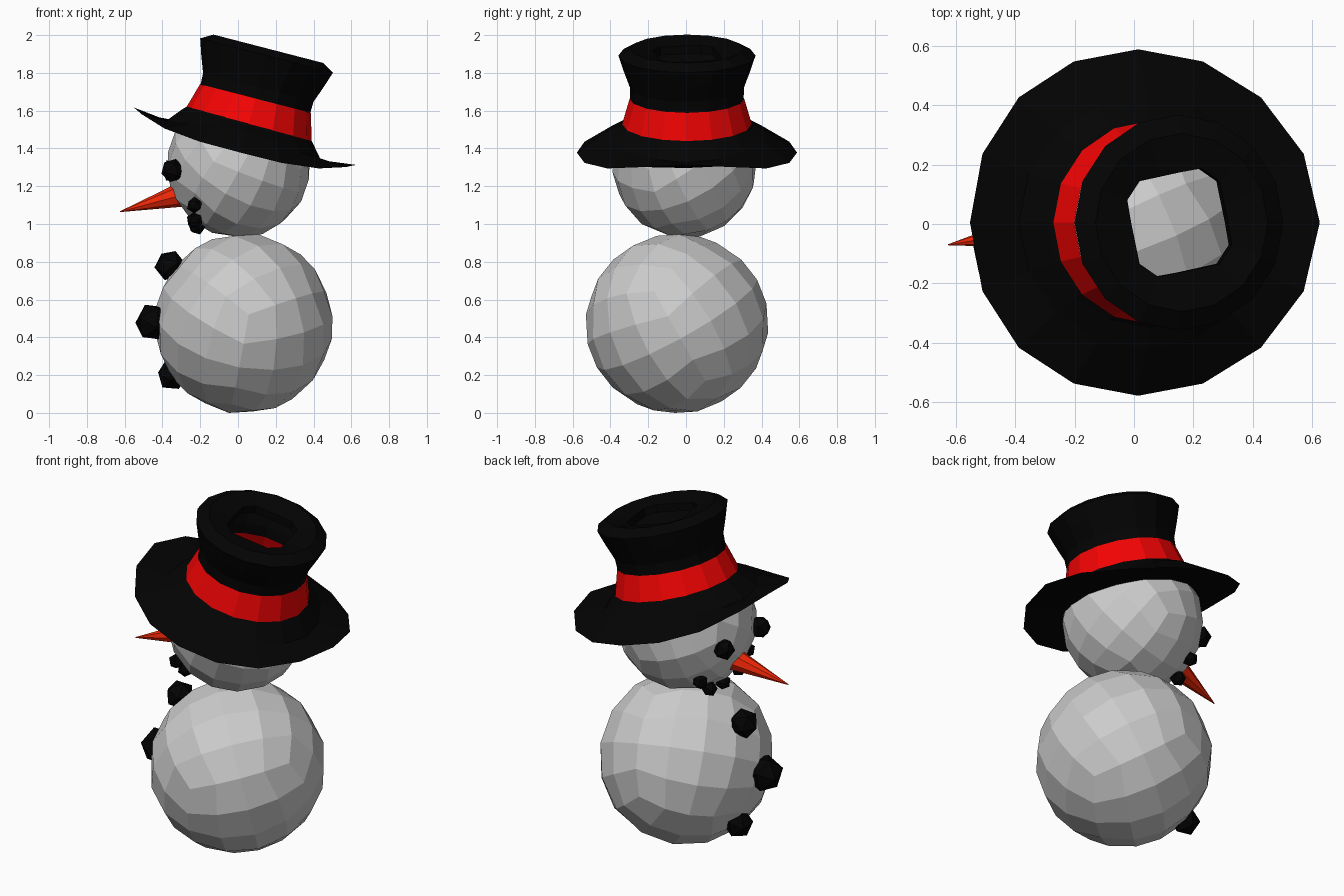
import bpy, bmesh, math
from mathutils import Vector, Matrix, Euler

if "Cube" in bpy.data.objects:
    bpy.data.objects.remove(bpy.data.objects["Cube"])


def material(name, color):
    m = bpy.data.materials.new(name)
    m.diffuse_color = (*color, 1)
    m.use_nodes = True
    m.node_tree.nodes["Principled BSDF"].inputs["Base Color"].default_value = m.diffuse_color
    return m


BLACK = material("black", (0.001, 0.001, 0.001))
RED = material("red", (0.9, 0.001, 0.001))
ORANGE = material("orange", (0.85, 0.02, 0.002))


def finish(name, bm, mat=None):
    bmesh.ops.recalc_face_normals(bm, faces=bm.faces)
    mesh = bpy.data.meshes.new(name)
    bm.to_mesh(mesh)
    bm.free()
    ob = bpy.data.objects.new(name, mesh)
    bpy.context.collection.objects.link(ob)
    if mat:
        mesh.materials.append(mat)
    return ob


def corner_rotation(corner, edge):
    """Rotation that puts a cube corner at a direction with one edge leaving along 'edge'."""
    c = Vector(corner).normalized()
    t = Vector(edge)
    t = (t - c * t.dot(c)).normalized()
    cols = []
    for k in range(3):
        tk = Matrix.Rotation(k * 2 * math.pi / 3, 3, c) @ t
        cols.append(tk * math.sqrt(2 / 3) - c / math.sqrt(3))
    return Matrix(cols).transposed()


def snowball(name, lo, hi, rot):
    """Subdivided cube pushed out to a ball, turned, then fitted to its bounds."""
    bm = bmesh.new()
    bmesh.ops.create_cube(bm, size=2)
    bmesh.ops.subdivide_edges(bm, edges=bm.edges[:], cuts=3, use_grid_fill=True)
    for v in bm.verts:
        v.co = rot @ Vector([math.tan(c * math.pi / 4) for c in v.co]).normalized()
    for i in range(3):
        a = min(v.co[i] for v in bm.verts)
        b = max(v.co[i] for v in bm.verts)
        for v in bm.verts:
            v.co[i] = lo[i] + (v.co[i] - a) / (b - a) * (hi[i] - lo[i])
    return finish(name, bm)


def lump(name, pos, radius, turn):
    """Small faceted piece of coal."""
    bm = bmesh.new()
    mat = Matrix.Translation(pos) @ Euler((turn, turn * 1.7, turn * 0.6)).to_matrix().to_4x4()
    bmesh.ops.create_icosphere(bm, subdivisions=1, radius=radius, matrix=mat)
    return finish(name, bm, BLACK)


HAT = Matrix.Translation((0.04, 0.005, 1.43)) @ Matrix.Rotation(math.radians(14.5), 4, 'Y')


def lathe(name, profile, mat, shift=0.0, sides=16):
    """Open turned surface in the tilted hat frame; radius and height may depend on angle."""
    bm = bmesh.new()
    rings = []
    for r, h in profile:
        ring = []
        for i in range(sides):
            a = 2 * math.pi * i / sides
            rr = r(a) if callable(r) else r
            z = h(a) if callable(h) else h
            ring.append(bm.verts.new(HAT @ Vector((rr * math.cos(a) + shift, rr * math.sin(a), z))))
        rings.append(ring)
    for p, q in zip(rings, rings[1:]):
        for i in range(sides):
            j = (i + 1) % sides
            bm.faces.new((p[i], p[j], q[j], q[i]))
    return finish(name, bm, mat)


# Snowballs
snowball("body", (-0.44, -0.53, 0), (0.5, 0.435, 0.945),
         corner_rotation((0.9, -0.25, 0.36), (0, 0.485, -0.875)))
snowball("head", (-0.372, -0.39, 0.93), (0.378, 0.375, 1.69),
         corner_rotation((0.87, -0.5, -0.05), (0, 0.2, -1)))

# Hat: brim curls up at face and back, dips at the sides; underside meets the head
lathe("hat_brim", [(0.325, 0.12), (0.355, 0.09),
                   (0.43, lambda a: 0.0 + 0.055 * math.sin(a) ** 2),
                   (lambda a: 0.608 - 0.025 * math.sin(a) ** 2,
                    lambda a: -0.057 + 0.09 * math.cos(a) ** 4),
                   (0.43, -0.03), (0.34, -0.025)], BLACK, -0.012)
lathe("hat_band", [(0.345, 0.095), (0.303, 0.24)], RED, -0.008)


def hole(a):
    """Rounded square opening in the top of the hat."""
    b = a - math.radians(12)
    return min(0.197, 0.165 / max(abs(math.cos(b)), abs(math.sin(b))))


lathe("hat_crown", [(0.3, 0.236), (0.302, 0.3), (0.335, 0.39), (0.363, 0.475),
                    (0.3, 0.512), (hole, 0.485), (hole, 0.44)], BLACK, -0.008)

# Carrot nose
base, tip = Vector((-0.3, -0.015, 1.155)), Vector((-0.625, -0.07, 1.065))
axis = tip - base
bm = bmesh.new()
place = Matrix.Translation((base + tip) / 2) @ axis.to_track_quat('Z', 'Y').to_matrix().to_4x4()
bmesh.ops.create_cone(bm, cap_ends=True, segments=8, radius1=0.065, radius2=0.002,
                      depth=axis.length, matrix=place)
finish("nose", bm, ORANGE)

# Coal eyes, mouth and buttons
for i, s in enumerate((-1, 1)):
    lump(f"eye_{i + 1}", (-0.345, -0.03 + 0.17 * s, 1.283), 0.064, 0.4 + s)
mouth = [(-0.23, -0.25, 1.1), (-0.23, -0.165, 1.02), (-0.215, -0.04, 0.985),
         (-0.225, 0.1, 1.0), (-0.23, 0.195, 1.08)]
for i, p in enumerate(mouth):
    lump(f"mouth_{i + 1}", p, 0.044, 0.5 * i)
buttons = [(-0.36, -0.03, 0.78, 0.083), (-0.445, -0.1, 0.48, 0.105), (-0.35, 0.01, 0.2, 0.083)]
for i, (x, y, z, r) in enumerate(buttons):
    lump(f"button_{i + 1}", (x, y, z), r, 0.7 * i + 0.2)
